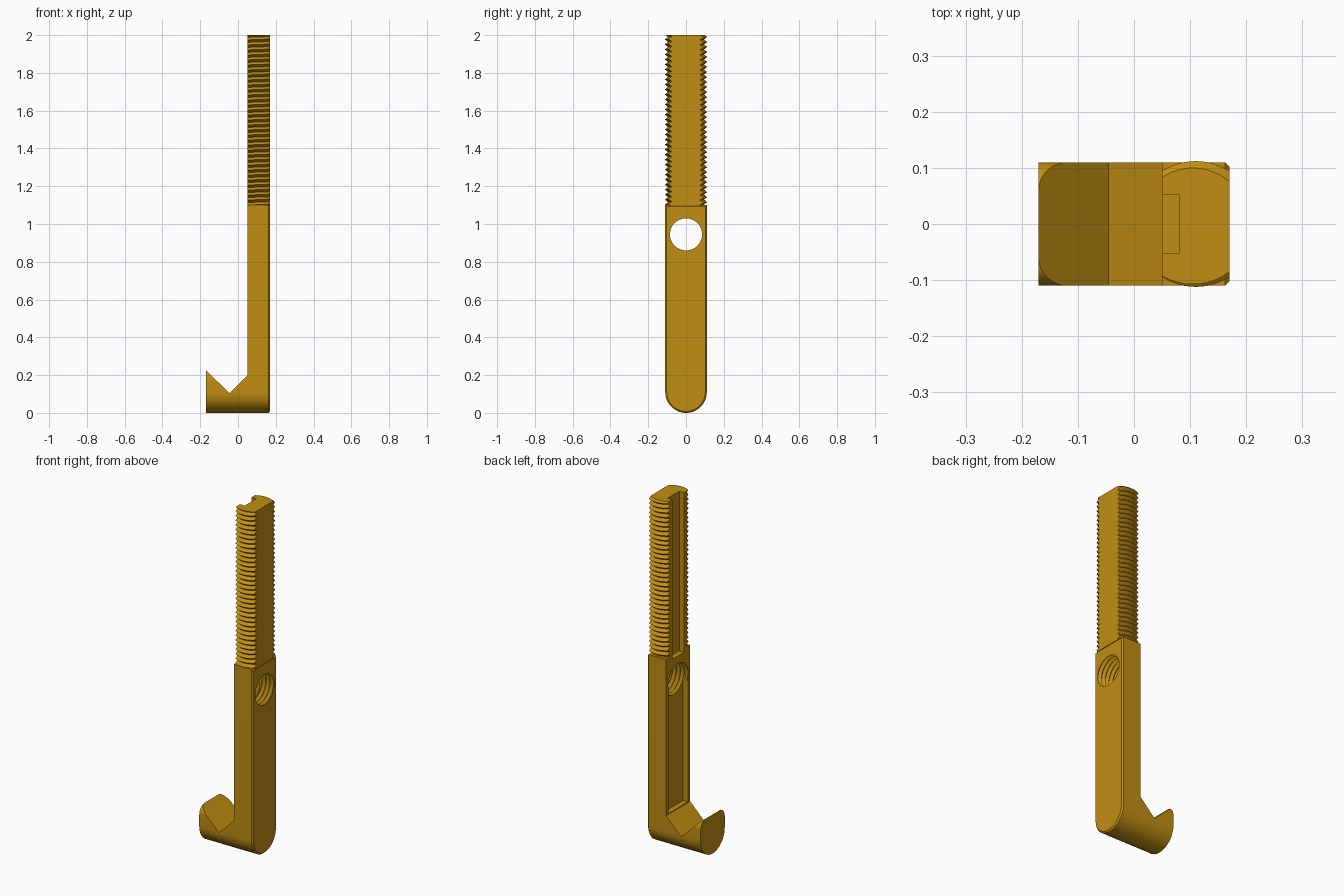
import bpy, bmesh, math

cube = bpy.data.objects.get("Cube")
if cube:
    bpy.data.objects.remove(cube, do_unlink=True)

brass = bpy.data.materials.new("golden_brass")
brass.use_nodes = True
GOLD = (0.53, 0.27, 0.006, 1)
brass.diffuse_color = GOLD
brass.node_tree.nodes["Principled BSDF"].inputs["Base Color"].default_value = GOLD

R = 0.11            # half width of the bar
BACK, FACE = 0.17, 0.05   # flat sides of the bar along x
TOP = 1.1           # shoulder where the thread starts


def loft(name, rings):
    """Closed solid through a list of rings with equal point counts."""
    bm = bmesh.new()
    loops = [[bm.verts.new(p) for p in ring] for ring in rings]
    n = len(loops[0])
    for a, b in zip(loops, loops[1:]):
        for i in range(n):
            j = (i + 1) % n
            bm.faces.new((a[i], a[j], b[j], b[i]))
    bm.faces.new(loops[0][::-1])
    bm.faces.new(loops[-1])
    bmesh.ops.remove_doubles(bm, verts=bm.verts, dist=1e-5)
    bmesh.ops.recalc_face_normals(bm, faces=bm.faces)
    mesh = bpy.data.meshes.new(name)
    bm.to_mesh(mesh)
    bm.free()
    mesh.materials.append(brass)
    obj = bpy.data.objects.new(name, mesh)
    bpy.context.collection.objects.link(obj)
    return obj


def box(name, x0, x1, half_y, z0, z1):
    corners = [(-half_y, z0), (half_y, z0), (half_y, z1), (-half_y, z1)]
    return loft(name, [[(x, y, z) for y, z in corners] for x in (x0, x1)])


def cut(obj, cutters):
    """Subtract each cutter, bake the result and drop the cutters."""
    for c in cutters:
        c.hide_render = True
        mod = obj.modifiers.new("cut", 'BOOLEAN')
        mod.operation, mod.solver, mod.object = 'DIFFERENCE', 'EXACT', c
    bpy.context.view_layer.update()
    graph = bpy.context.evaluated_depsgraph_get()
    baked = bpy.data.meshes.new_from_object(obj.evaluated_get(graph))
    obj.modifiers.clear()
    obj.data = baked
    for c in cutters:
        bpy.data.objects.remove(c, do_unlink=True)


def arc(cy, cz, r, start, end, steps):
    angles = [math.radians(start + (end - start) * i / steps) for i in range(steps + 1)]
    return [(cy + r * math.cos(a), cz + r * math.sin(a)) for a in angles]


def bar_ring(x, inset=0):
    """Round-bottomed outline of the bar."""
    r = R - inset
    pts = arc(0, R, r, 180, 360, 40) + [(r, TOP - inset), (-r, TOP - inset)]
    return [(x, y, z) for y, z in pts]


def tip_ring(x):
    """Round-bottomed outline with rounded top corners."""
    c, top = 0.05, 0.225
    pts = arc(0, R, R, 180, 360, 40)
    pts += arc(R - c, top - c, c, 0, 90, 10) + arc(c - R, top - c, c, 90, 180, 10)
    return [(x, y, z) for y, z in pts]


def notch_cutter():
    """Side profile of the hook opening, swept across the width."""
    profile = [(-0.3, 0.35), (-0.045, 0.105), (FACE, 0.2), (FACE, 1.3), (-0.3, 1.3)]
    return loft("notch_cutter", [[(x, y, z) for x, z in profile] for y in (-0.2, 0.2)])


def hole_cutter():
    """Ridged cylinder that leaves a threaded hole."""
    rings = []
    for i in range(15):
        r = 0.085 if i % 2 == 0 else 0.099
        rings.append([(0.02 + i * 0.0125, y, z)
                      for y, z in arc(0, 0.945, r, 0, 352.5, 47)])
    return loft("hole_cutter", rings)


# Shank with chamfered back edge, recess, slot and threaded hole
shank = loft("shank", [bar_ring(-0.045), bar_ring(BACK - 0.008), bar_ring(BACK, 0.008)])
cut(shank, [notch_cutter(),
            box("recess_cutter", 0, 0.08, 0.088, 0.205, 0.95),
            box("slot_cutter", 0, 0.08, 0.053, 1.08, 1.3),
            hole_cutter()])

# Hook tip
hook_tip = loft("hook_tip", [tip_ring(-BACK), tip_ring(-0.045)])
cut(hook_tip, [notch_cutter()])

# Threaded rod with two flats and a slot down one of them
PITCH, CREST, ROOT = 0.0265, 0.112, 0.095
CENTRE, FLAT, Z0, Z1 = 0.11, 0.06, TOP - 0.004, 2.0
ARC_XS = [FLAT - FLAT * i / 6 for i in range(13)]


def thread_ring(base):
    def point(dx, side):
        angle = math.acos(dx / CREST)
        if side < 0:
            angle = 2 * math.pi - angle
        shift = PITCH * angle / (2 * math.pi)
        z = min(max(base + shift, Z0), Z1)
        phase = ((z - shift - Z0) / PITCH) % 1
        r = ROOT + (CREST - ROOT) * (1 - abs(2 * phase - 1))
        return (CENTRE + dx, side * math.sqrt(r * r - dx * dx), z)

    mid = min(max(base + PITCH / 2, Z0), Z1)
    front = [point(dx, -1) for dx in reversed(ARC_XS)]
    back = [point(dx, 1) for dx in ARC_XS]
    slot = [(x, y, mid) for x, y in ((FACE, 0.053), (0.08, 0.053),
                                     (0.08, -0.053), (FACE, -0.053))]
    return back + slot + front


turns = math.ceil((Z1 - Z0) / PITCH) + 1
threaded_rod = loft("threaded_rod",
                    [thread_ring(Z0 + PITCH * i / 2) for i in range(-2, 2 * turns + 1)])

# Smooth the round surfaces and keep the edges crisp
bpy.ops.object.select_all(action='DESELECT')
for part in (shank, hook_tip, threaded_rod):
    part.select_set(True)
bpy.context.view_layer.objects.active = shank
bpy.ops.object.shade_smooth_by_angle(angle=math.radians(25))
